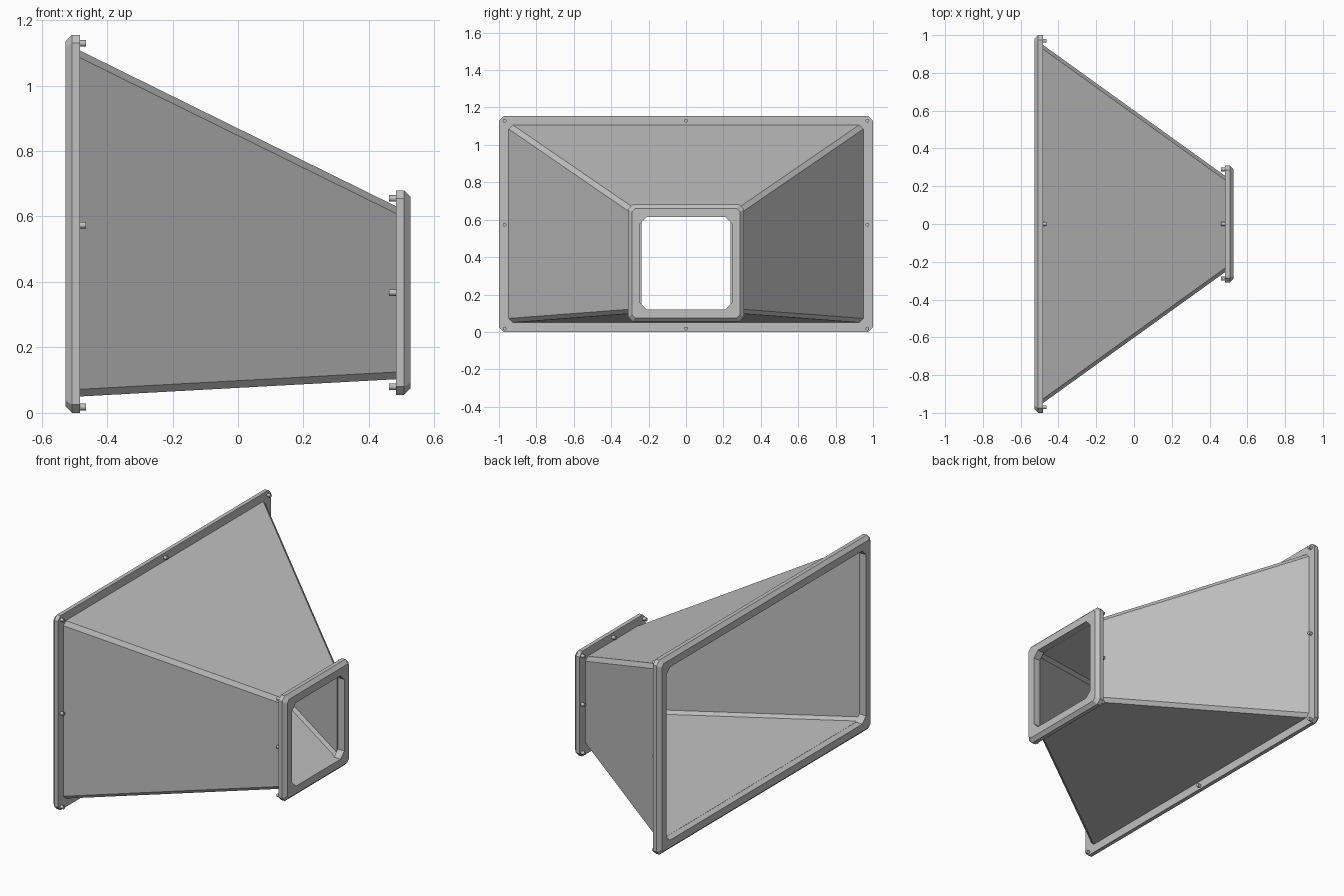
import bpy
import bmesh
import math
from mathutils import Matrix, Vector

cube = bpy.data.objects.get("Cube")
if cube:
    bpy.data.objects.remove(cube, do_unlink=True)

GREY = (0.53, 0.53, 0.53, 1.0)
mat = bpy.data.materials.new("grey_metal")
mat.use_nodes = True
mat.diffuse_color = GREY
mat.node_tree.nodes["Principled BSDF"].inputs["Base Color"].default_value = GREY


def finish(bm, name):
    bmesh.ops.recalc_face_normals(bm, faces=bm.faces)
    mesh = bpy.data.meshes.new(name)
    bm.to_mesh(mesh)
    bm.free()
    mesh.materials.append(mat)
    obj = bpy.data.objects.new(name, mesh)
    bpy.context.collection.objects.link(obj)
    return obj


def section(x, half, low, high, cut):
    """Rectangle with cut corners, lying across the x axis."""
    mid, tall = (low + high) / 2, (high - low) / 2
    pts = []
    for sy, sz in ((1, 1), (-1, 1), (-1, -1), (1, -1)):
        corner = [(sy * half, sz * (tall - cut)), (sy * (half - cut), sz * tall)]
        if sy * sz < 0:
            corner.reverse()
        pts += [Vector((x, y, mid + z)) for y, z in corner]
    return pts


def ring_solid(name, sections):
    """Skin a closed loop of sections into a hollow tube."""
    bm = bmesh.new()
    rings = [[bm.verts.new(p) for p in section(*s)] for s in sections]
    for i, a in enumerate(rings):
        b = rings[(i + 1) % len(rings)]
        for j in range(len(a)):
            k = (j + 1) % len(a)
            bm.faces.new((a[j], a[k], b[k], b[j]))
    return finish(bm, name)


def flange(name, face, shoulder, back, half, low, high, cut, bevel, hole):
    """Bolting frame with a bevelled outer rim and a cut-corner opening."""
    ring_solid(name, [
        (face, half - bevel, low + bevel, high - bevel, cut * 0.7),
        (shoulder, half, low, high, cut),
        (back, half, low, high, cut),
        (back, *hole),
        (face, *hole),
    ])


def bolts(name, x0, x1, half, low, high, radius):
    """Studs at the corners and side middles of a flange."""
    mid = (low + high) / 2
    bm = bmesh.new()
    for y in (-half, 0, half):
        for z in (low, mid, high):
            if y == 0 and z == mid:
                continue
            place = Matrix.Translation(((x0 + x1) / 2, y, z))
            bmesh.ops.create_cone(
                bm, cap_ends=True, segments=12, radius1=radius, radius2=radius,
                depth=abs(x1 - x0), matrix=place @ Matrix.Rotation(math.pi / 2, 4, "Y"))
    obj = finish(bm, name)
    bpy.ops.object.select_all(action="DESELECT")
    obj.select_set(True)
    bpy.context.view_layer.objects.active = obj
    bpy.ops.object.shade_smooth_by_angle(angle=math.radians(40))


# Openings: half width, bottom, top, corner cut
large_hole = (0.937, 0.064, 1.092, 0.035)
small_hole = (0.245, 0.12, 0.615, 0.035)

# Frames at both ends
flange("large_flange", -0.527, -0.507, -0.483, 1.0, 0.0, 1.155, 0.025, 0.02, large_hole)
flange("small_flange", 0.527, 0.507, 0.483, 0.31, 0.055, 0.68, 0.025, 0.02, small_hole)

# Tapering hollow duct
ring_solid("duct_wall", [
    (-0.485, 0.95, 0.05, 1.108, 0.022),
    (0.485, 0.253, 0.103, 0.63, 0.022),
    (0.485, 0.238, 0.118, 0.615, 0.018),
    (-0.485, 0.935, 0.065, 1.092, 0.018),
])

# Studs behind the frames
bolts("large_flange_bolts", -0.49, -0.464, 0.97, 0.018, 1.129, 0.01)
bolts("small_flange_bolts", 0.49, 0.461, 0.289, 0.08, 0.655, 0.01)
